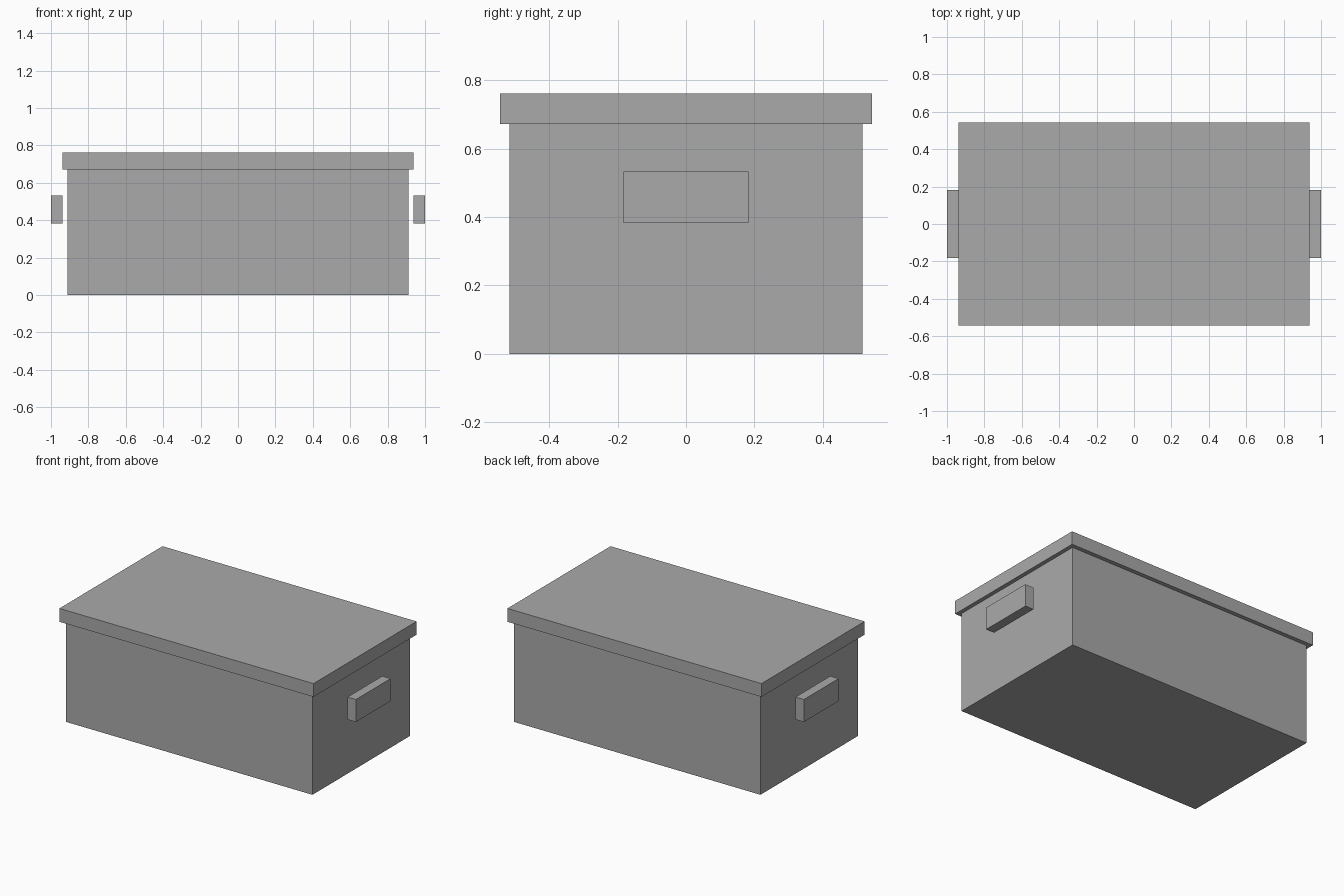
import bpy

if "Cube" in bpy.data.objects:
    bpy.data.objects.remove(bpy.data.objects["Cube"])

grey = bpy.data.materials.new("plain grey")
grey.diffuse_color = (0.40, 0.40, 0.40, 1)
grey.use_nodes = True
grey.node_tree.nodes["Principled BSDF"].inputs["Base Color"].default_value = grey.diffuse_color


def box(name, x, y, z):
    """Box spanning the given (min, max) ranges."""
    bpy.ops.mesh.primitive_cube_add(size=1)
    ob = bpy.context.object
    ob.name = name
    for v in ob.data.vertices:
        v.co = [r[0] if c < 0 else r[1] for c, r in zip(v.co, (x, y, z))]
    ob.data.materials.append(grey)
    return ob


# Storage box body and overhanging lid
box("body", (-0.912, 0.912), (-0.516, 0.516), (0, 0.672))
box("lid", (-0.939, 0.939), (-0.544, 0.544), (0.672, 0.761))

# Block handles standing just off each end
box("right_handle", (0.938, 1.0), (-0.183, 0.183), (0.383, 0.533))
box("left_handle", (-1.0, -0.938), (-0.183, 0.183), (0.383, 0.533))
